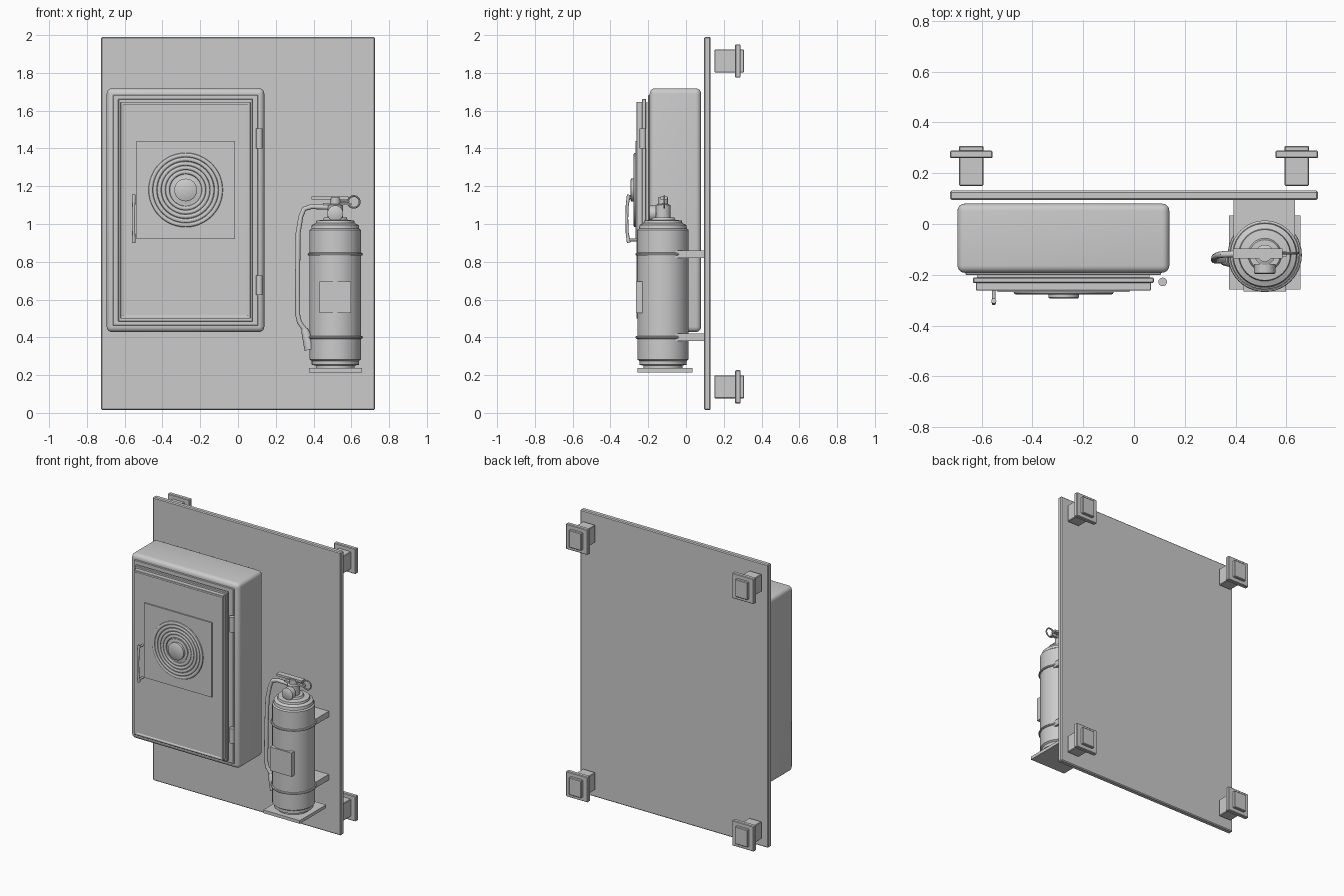
import bpy, bmesh, math
from mathutils import Vector

if "Cube" in bpy.data.objects:
    bpy.data.objects.remove(bpy.data.objects["Cube"])

grey = bpy.data.materials.new("neutral_grey")
grey.diffuse_color = (0.6, 0.6, 0.6, 1)
grey.use_nodes = True
grey.node_tree.nodes["Principled BSDF"].inputs["Base Color"].default_value = grey.diffuse_color


def finish(name, bm, smooth=True):
    bmesh.ops.recalc_face_normals(bm, faces=bm.faces)
    me = bpy.data.meshes.new(name)
    bm.to_mesh(me)
    bm.free()
    me.materials.append(grey)
    ob = bpy.data.objects.new(name, me)
    bpy.context.collection.objects.link(ob)
    if smooth:
        bpy.ops.object.select_all(action='DESELECT')
        ob.select_set(True)
        bpy.context.view_layer.objects.active = ob
        bpy.ops.object.shade_smooth_by_angle(angle=math.radians(35))
    return ob


def box(name, x, y, z, bevel=0.0, seg=1, inset=None):
    """Box from (min, max) ranges; inset=(width, depth) sinks a front panel."""
    bm = bmesh.new()
    bmesh.ops.create_cube(bm, size=1)
    for v in bm.verts:
        v.co = [r[0] + (c + 0.5) * (r[1] - r[0]) for c, r in zip(v.co, (x, y, z))]
    if inset:
        front = min(bm.faces, key=lambda f: f.calc_center_median().y)
        bmesh.ops.inset_region(bm, faces=[front], thickness=inset[0])
        bmesh.ops.inset_region(bm, faces=[front], thickness=0.003, depth=-inset[1])
    if bevel:
        bmesh.ops.bevel(bm, geom=bm.edges[:], offset=bevel, segments=seg,
                        profile=0.5, affect='EDGES')
    return finish(name, bm, seg > 1)


def lathe(name, profile, centre, axis='Z', n=32):
    """Revolve (radius, height) points about an axis through centre."""
    bm = bmesh.new()
    rings = []
    for r, h in profile:
        ring = []
        for i in range(n):
            a = 2 * math.pi * i / n
            c, s = r * math.cos(a), r * math.sin(a)
            p = Vector((c, s, h)) if axis == 'Z' else Vector((c, -h, s))
            ring.append(bm.verts.new(Vector(centre) + p))
        rings.append(ring)
    for a, b in zip(rings, rings[1:]):
        for i in range(n):
            bm.faces.new((a[i], a[(i + 1) % n], b[(i + 1) % n], b[i]))
    bm.faces.new(rings[0])
    bm.faces.new(rings[-1])
    return finish(name, bm)


def cylinder(name, r, h0, h1, centre, axis='Z', n=24):
    return lathe(name, [(r, h0), (r, h1)], centre, axis, n)


def ring(name, centre, R, r, axis='Z', n=40, m=8, flat=1.0):
    """Torus with an optionally flattened section."""
    bm = bmesh.new()
    grid = []
    for i in range(n):
        a = 2 * math.pi * i / n
        row = []
        for j in range(m):
            b = 2 * math.pi * j / m
            d, h = R + r * math.cos(b), r * flat * math.sin(b)
            c, s = d * math.cos(a), d * math.sin(a)
            p = Vector((c, s, h)) if axis == 'Z' else Vector((c, -h, s))
            row.append(bm.verts.new(Vector(centre) + p))
        grid.append(row)
    for i in range(n):
        for j in range(m):
            k, l = (i + 1) % n, (j + 1) % m
            bm.faces.new((grid[i][j], grid[k][j], grid[k][l], grid[i][l]))
    return finish(name, bm)


def tube(name, points, radii, n=12):
    """Round tube through points, with a radius at each one."""
    bm = bmesh.new()
    pts = [Vector(p) for p in points]
    rows = []
    for i, p in enumerate(pts):
        t = (pts[min(i + 1, len(pts) - 1)] - pts[max(i - 1, 0)]).normalized()
        u = t.cross(Vector((0, 1, 0)))
        if u.length < 0.1:
            u = t.cross(Vector((1, 0, 0)))
        u.normalize()
        w = t.cross(u)
        rows.append([bm.verts.new(p + radii[i] * (u * math.cos(2 * math.pi * k / n)
                     + w * math.sin(2 * math.pi * k / n))) for k in range(n)])
    for a, b in zip(rows, rows[1:]):
        for k in range(n):
            bm.faces.new((a[k], a[(k + 1) % n], b[(k + 1) % n], b[k]))
    bm.faces.new(rows[0])
    bm.faces.new(rows[-1])
    return finish(name, bm)


# Backing panel
box("back_panel", (-0.725, 0.725), (0.095, 0.131), (0.015, 1.99), 0.006)

# Four stand-off mounts behind the panel
for sx in (-1, 1):
    for cz in (0.138, 1.863):
        cx = sx * 0.641
        box("mount_stem", (cx - 0.048, cx + 0.048), (0.15, 0.308),
            (cz - 0.061, cz + 0.061), 0.004)
        box("mount_flange", (cx - 0.084, cx + 0.084), (0.26, 0.289),
            (cz - 0.088, cz + 0.088), 0.004)

# Cabinet: rounded body, then stepped layers up to the door
CX, CZ = -0.278, 1.073


def layer(name, hw, hz, y0, y1, **kw):
    box(name, (CX - hw, CX + hw), (y0, y1), (CZ - hz, CZ + hz), **kw)


layer("cabinet_body", 0.417, 0.645, -0.192, 0.08, bevel=0.028, seg=5)
layer("cabinet_lip", 0.385, 0.61, -0.201, -0.18, bevel=0.003)
layer("door_seal", 0.34, 0.57, -0.213, -0.195)
layer("door_back", 0.356, 0.589, -0.232, -0.211, bevel=0.003)
layer("door", 0.344, 0.574, -0.262, -0.23, bevel=0.002, inset=(0.018, 0.004))

# Hinges
for z0, z1 in ((0.625, 0.728), (1.4, 1.505)):
    cylinder("hinge", 0.017, z0, z1, (0.113, -0.228, 0), n=16)

# Door handle: tapered bow on two posts
tube("handle_bar", [(-0.552, -0.303, 0.9), (-0.552, -0.311, 0.95),
                    (-0.552, -0.313, 1.03), (-0.552, -0.311, 1.1),
                    (-0.552, -0.303, 1.155)], [0.01, 0.008, 0.007, 0.008, 0.01])
for z in (0.915, 1.14):
    cylinder("handle_post", 0.007, 0, 0.05, (-0.552, -0.255, z), 'Y', 12)

# Square plate with a coiled hose and hub
RX, RZ = -0.277, 1.18
box("reel_plate", (RX - 0.26, RX + 0.26), (-0.267, -0.256), (RZ - 0.26, RZ + 0.26))
for R in (0.185, 0.163, 0.14, 0.118, 0.096):
    ring("hose_coil", (RX, -0.268, RZ), R, 0.012, 'Y', 48, 10, 0.85)
lathe("reel_hub", [(0.078, 0), (0.078, 0.012), (0.06, 0.015), (0.06, 0.03),
                   (0.054, 0.034)], (RX, -0.26, RZ), 'Y', 32)

# Extinguisher bottle
EX, EY = 0.515, -0.122
lathe("extinguisher_bottle",
      [(0.103, 0.235), (0.103, 0.25), (0.125, 0.255), (0.125, 0.275), (0.136, 0.283),
       (0.136, 0.968), (0.127, 0.975), (0.124, 0.995), (0.103, 1.004), (0.1, 1.018),
       (0.066, 1.022), (0.06, 1.035)], (EX, EY, 0), n=40)
box("bottle_label", (0.432, 0.598), (-0.265, -0.23), (0.53, 0.695))

# Bottle shelf, wall brackets and straps
box("bottle_shelf", (0.375, 0.656), (-0.257, 0.034), (0.215, 0.237))
for z in (0.4, 0.84):
    box("wall_bracket", (0.392, 0.634), (-0.06, 0.097), (z - 0.02, z + 0.02))
    ring("bottle_strap", (EX, EY, z), 0.138, 0.008)

# Valve, gauge and levers
lathe("valve", [(0.04, 1.02), (0.04, 1.1), (0.027, 1.105), (0.027, 1.14)],
      (EX, EY, 0), n=20)
lathe("pressure_gauge", [(0.018, -0.04), (0.018, 0), (0.042, 0), (0.042, 0.035),
                         (0.036, 0.039)], (EX, -0.158, 1.056), 'Y', 24)
box("top_lever", (0.39, 0.585), (-0.135, -0.097), (1.13, 1.145))
box("carry_lever", (0.45, 0.6), (-0.128, -0.106), (1.1, 1.112))
ring("pin_ring", (0.613, -0.115, 1.117), 0.031, 0.005, 'Y', 24)
tube("safety_pin", [(0.5, -0.115, 1.12), (0.59, -0.115, 1.12)], [0.005] * 2, 8)

# Hose and nozzle
path = [(0.49, -0.118, 1.088), (0.39, -0.118, 1.092), (0.35, -0.12, 1.08),
        (0.333, -0.122, 1.04), (0.318, -0.13, 0.95), (0.316, -0.138, 0.75),
        (0.316, -0.142, 0.52), (0.325, -0.142, 0.48), (0.355, -0.142, 0.438)]
tube("extinguisher_hose", path, [0.013] * len(path))
tube("nozzle", [(0.352, -0.142, 0.445), (0.36, -0.142, 0.42), (0.38, -0.142, 0.335)],
     [0.017, 0.023, 0.028], 16)
